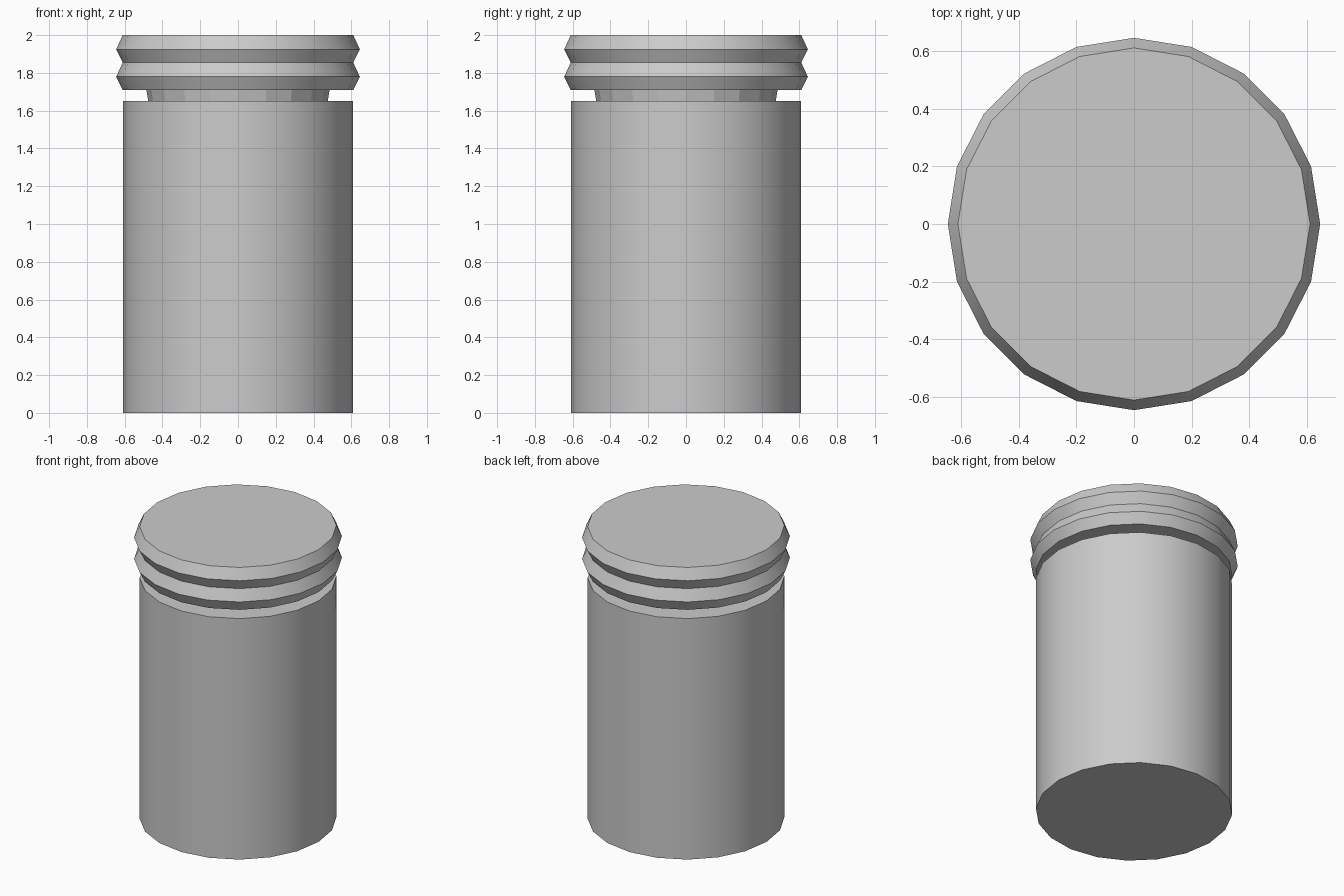
import bpy, bmesh, math

if "Cube" in bpy.data.objects:
    bpy.data.objects.remove(bpy.data.objects["Cube"])

SIDES = 20


def lathe(name, profile, cap_ends=True, smooth=True):
    """Revolve (radius, z) points around z, listed from bottom to top."""
    bm = bmesh.new()
    rings = []
    for r, z in profile:
        rings.append([bm.verts.new((r * math.cos(math.tau * i / SIDES),
                                    r * math.sin(math.tau * i / SIDES), z))
                      for i in range(SIDES)])
    for low, high in zip(rings, rings[1:]):
        for i in range(SIDES):
            j = (i + 1) % SIDES
            bm.faces.new((low[i], low[j], high[j], high[i]))
    if cap_ends:
        bm.faces.new(rings[0][::-1])
        bm.faces.new(rings[-1])
    bmesh.ops.recalc_face_normals(bm, faces=bm.faces)
    mesh = bpy.data.meshes.new(name)
    bm.to_mesh(mesh)
    bm.free()
    obj = bpy.data.objects.new(name, mesh)
    bpy.context.collection.objects.link(obj)
    if smooth:
        bpy.ops.object.select_all(action='DESELECT')
        obj.select_set(True)
        bpy.context.view_layer.objects.active = obj
        bpy.ops.object.shade_smooth_by_angle(angle=math.radians(30))
    return obj


# Straight cylindrical container
lathe("jar_body", [(0.61, 0), (0.61, 1.65)])

# Recessed neck, slightly wider toward the lid
lathe("jar_neck", [(0.475, 1.65), (0.485, 1.71)], smooth=False)

# Screw lid with two pointed ridges
lathe("lid", [(0.61, 1.71), (0.645, 1.78), (0.61, 1.855),
              (0.645, 1.925), (0.61, 2.0)])
for poly in bpy.data.objects["lid"].data.polygons:
    poly.use_smooth = abs(poly.normal.z) < 0.9
bpy.context.view_layer.update()
